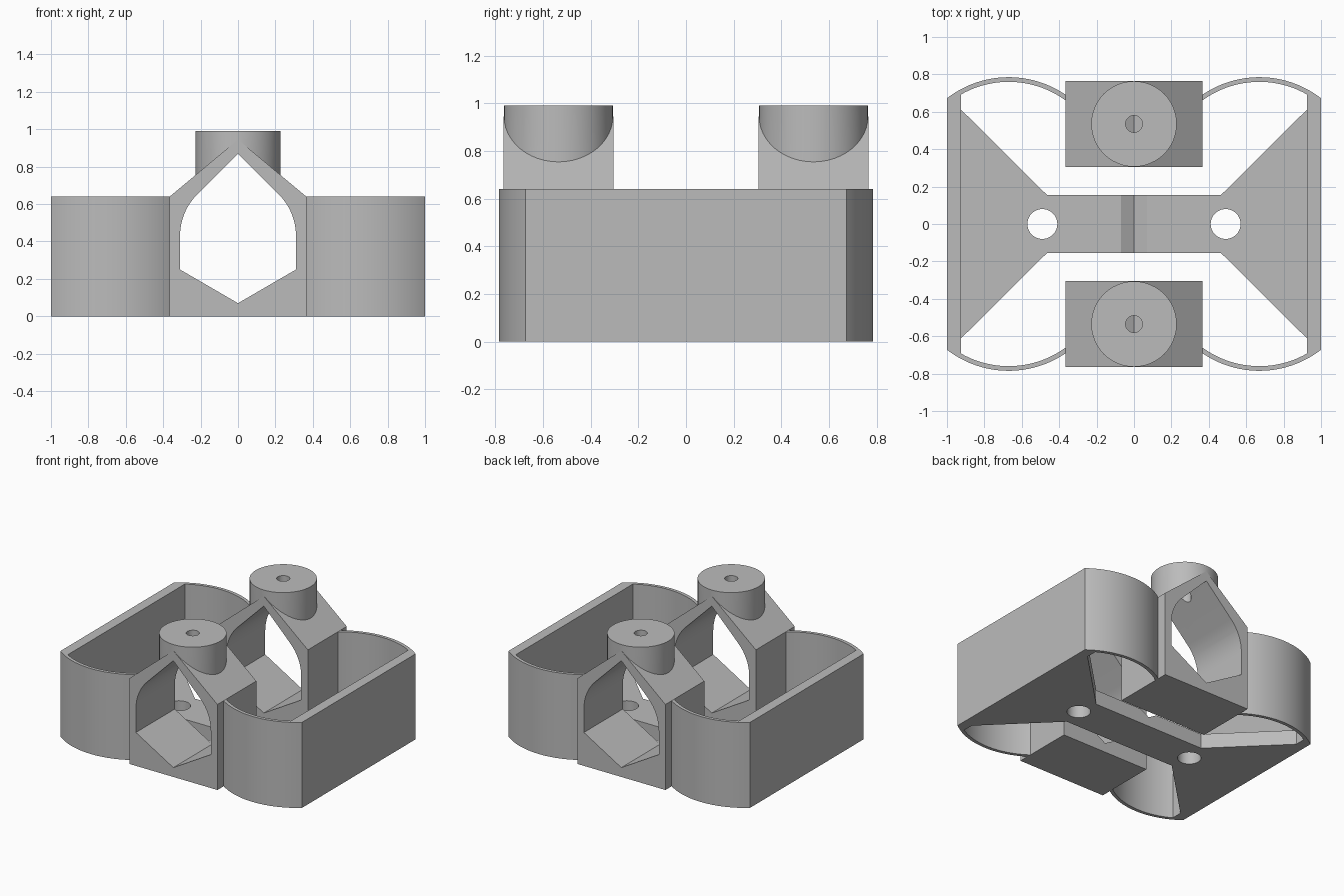
import bpy, bmesh, math
from mathutils import Matrix

cube = bpy.data.objects.get("Cube")
if cube:
    bpy.data.objects.remove(cube, do_unlink=True)

grey = bpy.data.materials.new("plain_grey")
grey.use_nodes = True
grey.diffuse_color = (0.5, 0.5, 0.5, 1)
grey.node_tree.nodes["Principled BSDF"].inputs["Base Color"].default_value = (0.5, 0.5, 0.5, 1)


def finish(name, bm):
    bmesh.ops.recalc_face_normals(bm, faces=bm.faces)
    mesh = bpy.data.meshes.new(name)
    bm.to_mesh(mesh)
    bm.free()
    mesh.materials.append(grey)
    obj = bpy.data.objects.new(name, mesh)
    bpy.context.collection.objects.link(obj)
    return obj


def prism(name, points, lo, hi, along_y=False):
    """Extrude a profile: (x, y) upwards, or (x, z) along y."""
    bm = bmesh.new()
    place = (lambda a, b, h: (a, h, b)) if along_y else (lambda a, b, h: (a, b, h))
    face = bm.faces.new([bm.verts.new(place(a, b, lo)) for a, b in points])
    top = bmesh.ops.extrude_face_region(bm, geom=[face])["geom"]
    bmesh.ops.translate(bm, verts=[v for v in top if isinstance(v, bmesh.types.BMVert)],
                        vec=place(0, 0, hi - lo))
    return finish(name, bm)


def cylinder(name, x, y, radius, lo, hi):
    bm = bmesh.new()
    bmesh.ops.create_cone(bm, cap_ends=True, segments=48, radius1=radius, radius2=radius,
                          depth=hi - lo, matrix=Matrix.Translation((x, y, (lo + hi) / 2)))
    return finish(name, bm)


def apply(obj, modifier):
    bpy.ops.object.select_all(action='DESELECT')
    bpy.context.view_layer.objects.active = obj
    obj.select_set(True)
    bpy.ops.object.modifier_apply(modifier=modifier.name)


def boolean(obj, tool, operation):
    mod = obj.modifiers.new(operation.lower(), 'BOOLEAN')
    mod.operation, mod.solver, mod.object = operation, 'EXACT', tool
    apply(obj, mod)
    bpy.data.objects.remove(tool, do_unlink=True)


def smooth(obj):
    bpy.ops.object.select_all(action='DESELECT')
    bpy.context.view_layer.objects.active = obj
    obj.select_set(True)
    bpy.ops.object.shade_smooth_by_angle(angle=math.radians(30))


# Tunnel opening: V floor, straight sides, arcs leading into a pointed roof
def tunnel():
    r = 0.314
    side = [(0.31, 0.25)]
    for i in range(9):
        a = math.radians(45 * i / 8)
        side.append((0.31 - r + r * math.cos(a), 0.43 + r * math.sin(a)))
    outline = [(0, 0.07)] + side + [(0, 0.87)] + [(-x, z) for x, z in reversed(side)]
    return prism("tunnel_cutter", outline, -1, 1, along_y=True)


# Side walls: flat outer panel with a bulging thin wall at each end
def bulge(radius, x_end):
    cx, cy = 0.67, 0.245
    start, end = math.acos((0.35 - cx) / radius), math.acos((x_end - cx) / radius)
    angles = [start + (end - start) * i / 24 for i in range(25)]
    return [(cx + radius * math.cos(a), cy + radius * math.sin(a)) for a in angles]


outer, inner = bulge(0.54, 1.0), bulge(0.515, 0.925)
half = outer + [(x, -y) for x, y in reversed(outer)]
half += [(x, -y) for x, y in inner] + list(reversed(inner))
for side, name in ((1, "left_wall"), (-1, "right_wall")):
    wall = prism(name, [(side * x, y) for x, y in half], 0, 0.64)
    smooth(wall)

# Bow-tie base plate with two screw holes and the tunnel groove
quarter = [(0.465, 0.155), (0.925, 0.612)]
right_edge = quarter + [(x, -y) for x, y in reversed(quarter)]
plate = prism("base_plate", right_edge + [(-x, -y) for x, y in right_edge], 0, 0.11)
for x in (-0.49, 0.49):
    boolean(plate, cylinder("hole_cutter", x, 0, 0.08, -0.1, 0.3), 'DIFFERENCE')
boolean(plate, tunnel(), 'DIFFERENCE')
smooth(plate)

# Front and back gabled brackets, each carrying a round drilled post
gable = [(-0.365, 0), (0.365, 0), (0.365, 0.64), (0, 0.945), (-0.365, 0.64)]
for y, name in ((-0.535, "front_bracket"), (0.535, "back_bracket")):
    bracket = prism(name, gable, y - 0.23, y + 0.23, along_y=True)
    boolean(bracket, cylinder("post", 0, y, 0.2285, 0.6, 0.99), 'UNION')
    boolean(bracket, tunnel(), 'DIFFERENCE')
    boolean(bracket, cylinder("bore_cutter", 0, y, 0.045, 0.5, 1.2), 'DIFFERENCE')
    smooth(bracket)
